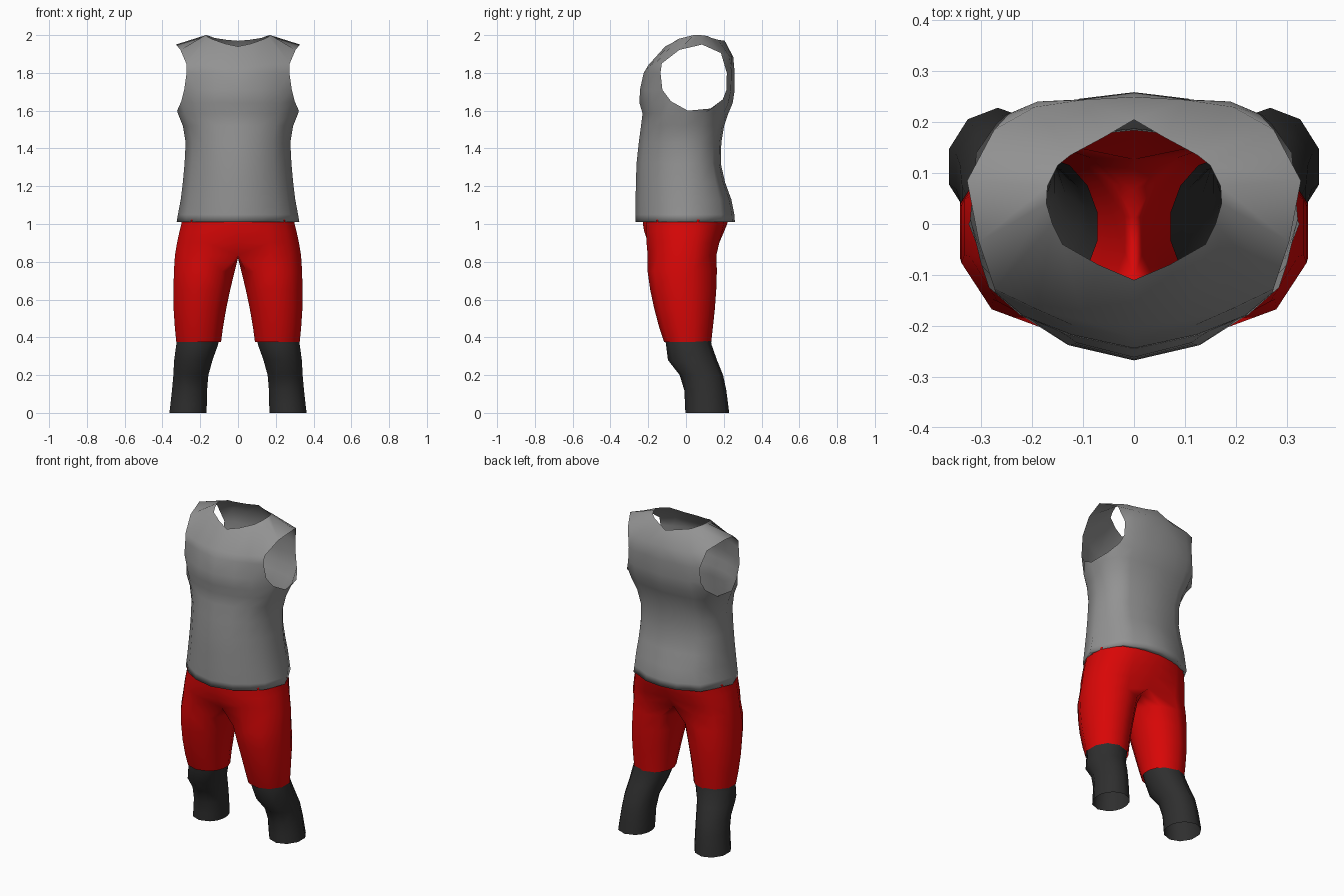
import bpy, bmesh, math

if "Cube" in bpy.data.objects:
    bpy.data.objects.remove(bpy.data.objects["Cube"])


def material(name, rgb):
    m = bpy.data.materials.new(name)
    m.diffuse_color = (*rgb, 1)
    m.use_nodes = True
    m.node_tree.nodes["Principled BSDF"].inputs["Base Color"].default_value = m.diffuse_color
    return m


GREY = material("shirt grey", (0.29, 0.29, 0.29))
RED = material("shorts red", (0.69, 0.002, 0.002))
DARK = material("sock charcoal", (0.028, 0.028, 0.028))


def loft(name, rings, mat, closed=False, skip=lambda row, col: False):
    """Skin rings (bottom to top) of the right half, then mirror it to the left."""
    bm = bmesh.new()
    vs = [[bm.verts.new(p) for p in ring] for ring in rings]
    n = len(rings[0])
    for i in range(len(rings) - 1):
        for c in range(n if closed else n - 1):
            if skip(i, c):
                continue
            d = (c + 1) % n
            bm.faces.new((vs[i][c], vs[i][d], vs[i + 1][d], vs[i + 1][c]))
    bmesh.ops.delete(bm, geom=[v for v in bm.verts if not v.link_faces], context='VERTS')
    for f in bm.faces:
        f.smooth = True
    me = bpy.data.meshes.new(name)
    bm.to_mesh(me)
    bm.free()
    me.materials.append(mat)
    ob = bpy.data.objects.new(name, me)
    bpy.context.collection.objects.link(ob)
    mir = ob.modifiers.new("mirror", 'MIRROR')
    mir.use_axis[0] = True
    mir.use_clip = True
    mir.merge_threshold = 0.0005
    return ob


# --- Shirt: half cross-section from front centre round the side to back centre
SECTION = [(0, -1), (.4, -.89), (.68, -.71), (.88, -.47), (1, 0),
           (.94, .42), (.78, .79), (.6, .88), (.33, .95), (0, 1)]


def torso_ring(z, w, front, back, kf=1.0, kb=1.0):
    """kf and kb pull the front and back corners in or out."""
    pts = []
    for i, (u, v) in enumerate(SECTION):
        k = kf if i in (2, 3) else kb if i in (5, 6, 7) else 1
        pts.append((u * w * k, v * k * (front if v < 0 else back), z))
    return pts


shirt = [torso_ring(*r) for r in [
    (1.012, .304, .232, .224, .97, .95),
    (1.01, .325, .267, .259, .97, .92), (1.05, .318, .268, .256, .97, .92),
    (1.13, .303, .267, .24, .98, .94), (1.22, .292, .265, .207, .98, .96),
    (1.32, .283, .262, .184, .98, .97), (1.43, .277, .25, .187, .99, .98),
    (1.52, .292, .238, .202), (1.585, .318, .23, .224, 1.01, 1.01)]]
# Underarm edge dips at the side
under = torso_ring(1.64, .318, .246, .247, 1.03, 1.03)
under[3] = (.3, -.08, 1.65)
under[4] = (.322, .01, 1.6)
under[5] = (.31, .14, 1.612)
under[6] = (.272, .195, 1.66)
shirt.append(under)
arm_row = len(shirt) - 1
chest = torso_ring(1.71, .308, .244, .258, 1.04, 1.05)
chest[3] = (.285, -.125, 1.71)
upper = torso_ring(1.8, .298, .224, .258, 1.03, 1.06)
upper[3] = (.272, -.135, 1.8)
shirt += [chest, upper]
# Chest top, shoulder tip and upper back
shirt.append([(0, -.2, 1.84), (.1, -.19, 1.84), (.19, -.168, 1.845), (.274, -.128, 1.85),
              (.305, -.035, 1.922), (.328, .085, 1.95), (.275, .185, 1.905),
              (.195, .23, 1.89), (.1, .244, 1.885), (0, .25, 1.885)])
yoke_row = len(shirt) - 1
# Neck opening
shirt.append([(0, -.11, 1.94), (.07, -.08, 1.955), (.14, -.04, 1.98), (.16, 0, 1.99),
              (.172, .04, 2.0), (.17, .075, 2.0), (.15, .115, 1.995),
              (.125, .135, 1.985), (.06, .17, 1.975), (0, .205, 1.97)])
loft("shirt", shirt, GREY,
     skip=lambda r, c: arm_row <= r < yoke_row and 3 <= c <= 5)

# --- Shorts: columns 0-7 wrap the outside, 8-11 the inner thigh
OUT, INN = 8, 4


def leg_ring(z, x0, x1, y0, y1):
    angles = [-125 + 250 * i / (OUT - 1) for i in range(OUT)]
    angles += [125 + 110 * (i + 1) / (INN + 1) for i in range(INN)]
    cx, cy, rx, ry = (x0 + x1) / 2, (y0 + y1) / 2, (x1 - x0) / 2, (y1 - y0) / 2
    return [(cx + rx * 1.02 * math.cos(math.radians(a)),
             cy + ry * 1.03 * math.sin(math.radians(a)), z) for a in angles]


def hip_ring(z, w, front, back, pinch=1.0):
    pts = []
    for i in range(OUT):
        t = math.pi * i / (OUT - 1)
        s, c = math.sin(t), math.cos(t)
        x = w * 1.015 * abs(s) ** .85 if 0 < i < OUT - 1 else 0
        y = -math.copysign(abs(c) ** .85, c) * (front if c > 0 else back)
        pts.append((x, y * (1 if 0 < i < OUT - 1 else pinch), z))
    # Crotch seam along the centre line
    ya, yb = pts[-1][1], pts[0][1]
    pts += [(0, ya + (yb - ya) * (i + 1) / (INN + 1), z - .015) for i in range(INN)]
    return pts


shorts = [leg_ring(*r) for r in [
    (.375, .09, .33, -.112, .13), (.45, .08, .338, -.137, .138),
    (.55, .063, .345, -.163, .148), (.65, .042, .346, -.184, .155),
    (.75, .018, .344, -.198, .158)]]
crotch_row = len(shorts)
shorts += [hip_ring(*r) for r in [
    (.835, .336, .222, .176, .72), (.9, .325, .228, .192, .88),
    (.96, .312, .228, .208, .97), (1.0, .302, .228, .218), (1.025, .299, .228, .222)]]
loft("shorts", shorts, RED, closed=True,
     skip=lambda r, c: r >= crotch_row and c >= OUT - 1)

# --- Socks: open tubes running up inside the shorts
socks = [leg_ring(*r) for r in [
    (0, .167, .366, 0, .225), (.05, .165, .36, -.002, .219), (.12, .164, .352, -.006, .21),
    (.2, .157, .345, -.03, .193), (.28, .135, .341, -.092, .16),
    (.36, .106, .33, -.102, .132), (.42, .094, .324, -.112, .124),
    (.55, .072, .335, -.148, .138)]]
loft("socks", socks, DARK, closed=True)
